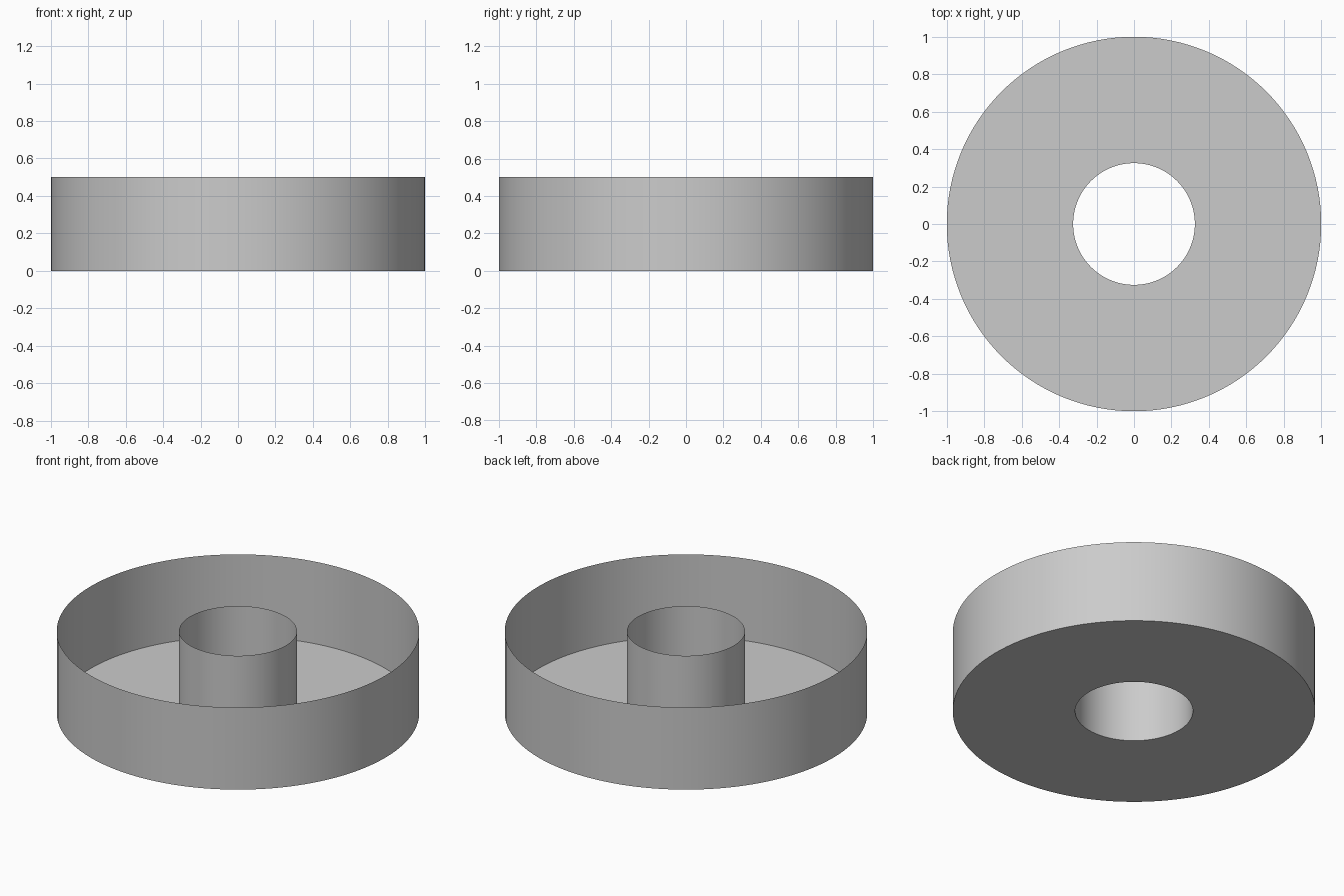
import bpy, bmesh
from math import radians, tau
from mathutils import Vector

if "Cube" in bpy.data.objects:
    bpy.data.objects.remove(bpy.data.objects["Cube"])

SIDES = 128
OUTER, INNER, HEIGHT = 1.0, 0.325, 0.5

# U-shaped profile: inner tube, flat floor, outer wall (thin sheet, open on top)
profile = [(INNER, HEIGHT), (INNER, 0), (OUTER, 0), (OUTER, HEIGHT)]

bm = bmesh.new()
verts = [bm.verts.new((r, 0, z)) for r, z in profile]
edges = [bm.edges.new(pair) for pair in zip(verts, verts[1:])]

# Revolve the profile around the z axis
bmesh.ops.spin(bm, geom=verts + edges, cent=(0, 0, 0), axis=(0, 0, 1),
               angle=tau, steps=SIDES, use_merge=True)
bmesh.ops.remove_doubles(bm, verts=bm.verts, dist=1e-5)

# Point the faces to the outside of the pan
bm.normal_update()
floor_face = next(f for f in bm.faces if abs(f.normal.z) > 0.9)
if floor_face.normal.z > 0:
    bmesh.ops.reverse_faces(bm, faces=bm.faces)

mesh = bpy.data.meshes.new("ring_pan")
bm.to_mesh(mesh)
bm.free()

pan = bpy.data.objects.new("ring_pan", mesh)
bpy.context.collection.objects.link(pan)
bpy.context.view_layer.objects.active = pan
pan.select_set(True)
bpy.ops.object.shade_smooth_by_angle(angle=radians(30))
